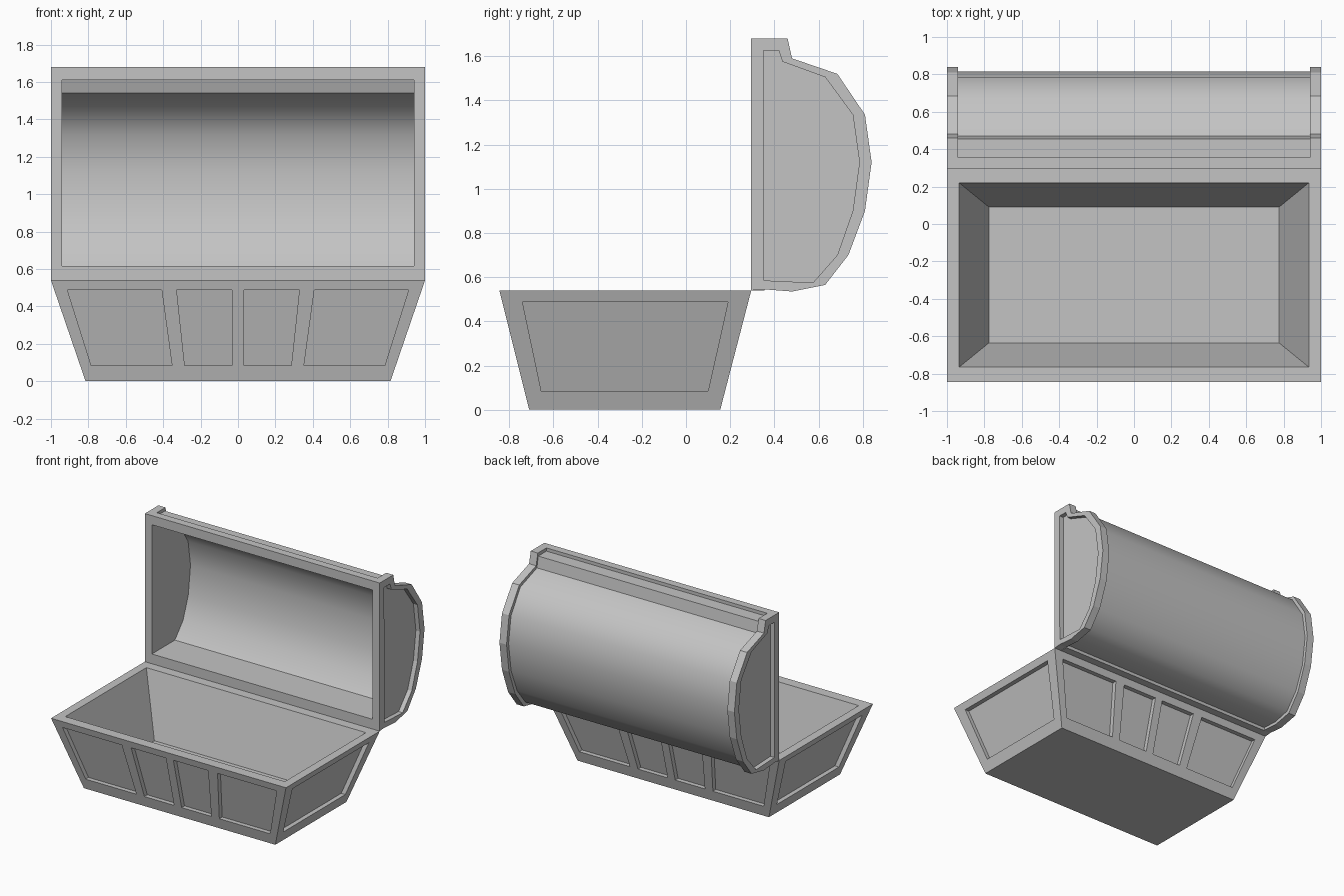
import bpy, bmesh, math

cube = bpy.data.objects.get("Cube")
if cube:
    bpy.data.objects.remove(cube, do_unlink=True)

GREY = (0.55, 0.55, 0.55, 1)
grey = bpy.data.materials.new("plain grey")
grey.use_nodes = True
grey.diffuse_color = GREY
grey.node_tree.nodes["Principled BSDF"].inputs["Base Color"].default_value = GREY

DEPTH = 0.035    # depth of the sunken panels
RIM = 0.54       # height of the box rim
CAP = 0.94       # inner side of the lid end caps


def add_object(name, solids):
    """Each solid is a pair of matching loops, bridged and capped."""
    bm = bmesh.new()
    for loop_a, loop_b in solids:
        a = [bm.verts.new(p) for p in loop_a]
        b = [bm.verts.new(p) for p in loop_b]
        bm.faces.new(a)
        bm.faces.new(b[::-1])
        for i in range(len(a)):
            j = (i + 1) % len(a)
            bm.faces.new((a[j], a[i], b[i], b[j]))
    bmesh.ops.recalc_face_normals(bm, faces=bm.faces)
    mesh = bpy.data.meshes.new(name)
    bm.to_mesh(mesh)
    bm.free()
    mesh.materials.append(grey)
    obj = bpy.data.objects.new(name, mesh)
    bpy.context.collection.objects.link(obj)
    return obj


def select(obj):
    bpy.ops.object.select_all(action="DESELECT")
    obj.select_set(True)
    bpy.context.view_layer.objects.active = obj


def cut(obj, solids):
    cutter = add_object("cutter", solids)
    cutter.hide_render = True
    mod = obj.modifiers.new("cut", "BOOLEAN")
    mod.operation = "DIFFERENCE"
    mod.solver = "EXACT"
    mod.object = cutter
    select(obj)
    bpy.ops.object.modifier_apply(modifier=mod.name)
    bpy.data.objects.remove(cutter, do_unlink=True)


def extrude_x(profile, x0, x1):
    return [(x0, y, z) for y, z in profile], [(x1, y, z) for y, z in profile]


# Box: flared walls and a flared hollow
def side_x(z):
    return 0.815 + 0.343 * z


def front_y(z):
    return -0.71 - 0.25 * z


def back_y(z):
    return 0.155 + 0.26 * z


def rect(x, y0, y1, z):
    return [(-x, y0, z), (x, y0, z), (x, y1, z), (-x, y1, z)]


def outer(z):
    return rect(side_x(z), front_y(z), back_y(z), z)


def inner(z):
    h = z - 0.07
    return rect(0.775 + 0.34 * h, -0.635 - 0.277 * h, 0.09 + 0.277 * h, z)


box = add_object("chest_box", [(outer(0), outer(RIM))])
cut(box, [(inner(0.07), inner(RIM + 0.1))])

# Sunken panels: four on front and back, one on each end
LOW, HIGH = 0.085, 0.487


def trapezoid(low0, low1, high0, high1):
    return [(low0, LOW), (low1, LOW), (high1, HIGH), (high0, HIGH)]


panels = []
for s in (-1, 1):
    for quad in (trapezoid(0.353, 0.785, 0.408, 0.912),
                 trapezoid(0.032, 0.285, 0.032, 0.328)):
        for wall, out in ((front_y, -1), (back_y, 1)):
            panels.append([[(s * x, wall(z) + out * d, z) for x, z in quad]
                           for d in (-DEPTH, 0.1)])
    end = trapezoid(-0.655, 0.10, -0.74, 0.19)
    panels.append([[(s * (side_x(z) + d), y, z) for y, z in end]
                   for d in (-DEPTH, 0.1)])
cut(box, panels)

# Lid end caps with a sunken panel on the outside
cap_profile = [(0.295, 1.68), (0.46, 1.68), (0.48, 1.59), (0.685, 1.52),
               (0.81, 1.335), (0.84, 1.12), (0.81, 0.90), (0.735, 0.70),
               (0.63, 0.565), (0.48, 0.535), (0.35, 0.545), (0.295, 0.54)]
cap_panel = [(0.35, 1.625), (0.42, 1.625), (0.437, 1.575), (0.63, 1.505),
             (0.755, 1.335), (0.785, 1.12), (0.755, 0.90), (0.685, 0.70),
             (0.575, 0.575), (0.352, 0.585)]
for side, s in (("left", 1), ("right", -1)):
    cap = add_object("lid_cap_" + side, [extrude_x(cap_profile, s * CAP, s)])
    cut(cap, [extrude_x(cap_panel, s * (1 - DEPTH), s * 1.1)])

# Lid barrel: one curved shell section including the front rails
barrel_out = [(0.295, 0.54), (0.355, 0.54), (0.355, 0.565), (0.48, 0.56),
              (0.61, 0.59), (0.71, 0.715), (0.785, 0.90), (0.815, 1.12),
              (0.785, 1.325), (0.67, 1.50), (0.47, 1.57), (0.455, 1.655),
              (0.355, 1.655), (0.355, 1.68), (0.295, 1.68)]
barrel_in = [(0.295, 1.61), (0.42, 1.61), (0.445, 1.54), (0.63, 1.475),
             (0.735, 1.315), (0.765, 1.12), (0.738, 0.90), (0.675, 0.73),
             (0.575, 0.615), (0.295, 0.615)]
barrel = add_object("lid_barrel", [extrude_x(barrel_out + barrel_in, -CAP, CAP)])
select(barrel)
bpy.ops.object.shade_smooth_by_angle(angle=math.radians(45))
